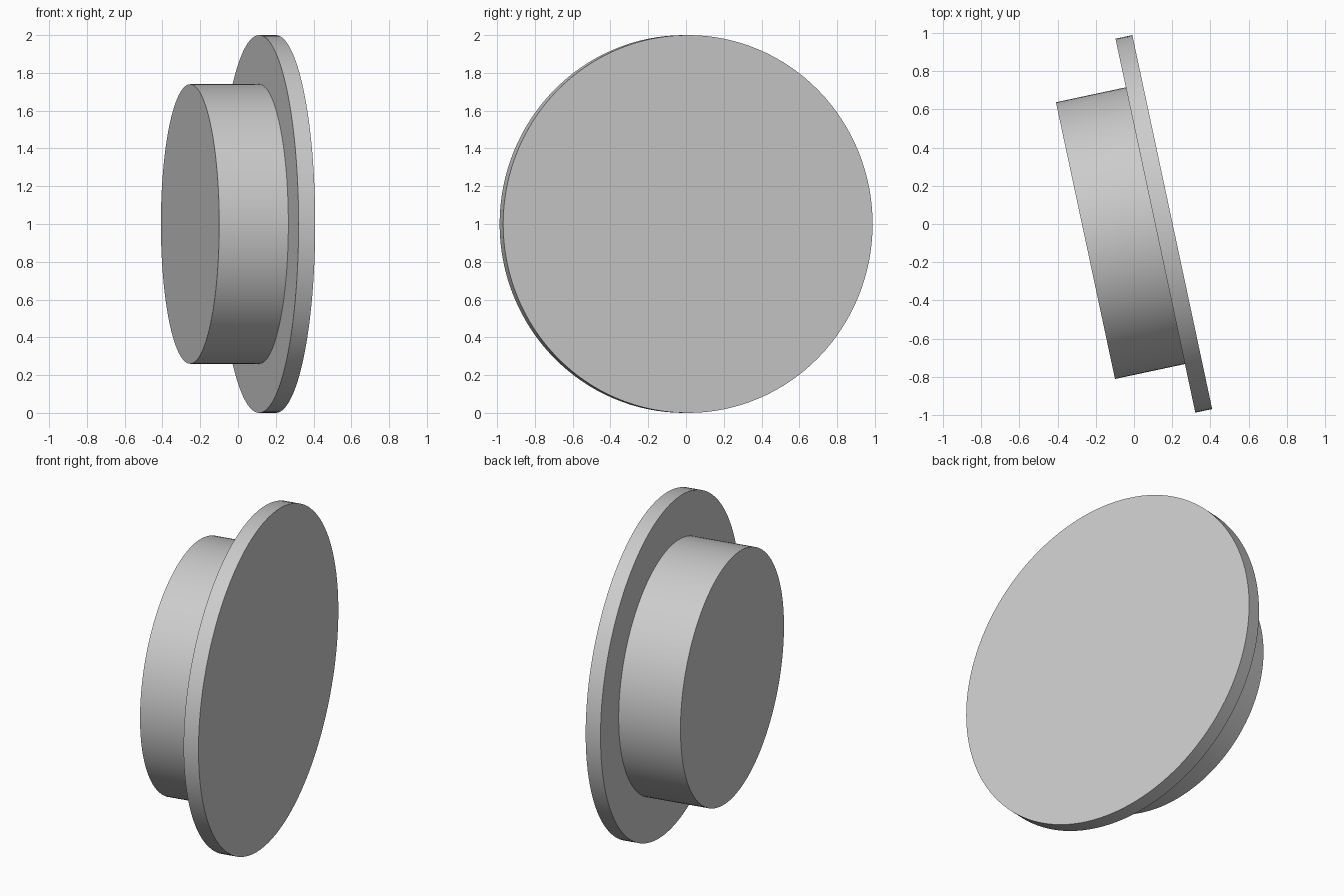
import bpy
import math
from mathutils import Vector

cube = bpy.data.objects.get("Cube")
if cube:
    bpy.data.objects.remove(cube, do_unlink=True)

# Single grey finish
grey = bpy.data.materials.new("light_grey")
grey.use_nodes = True
color = (0.6, 0.6, 0.6, 1)
grey.diffuse_color = color
grey.node_tree.nodes["Principled BSDF"].inputs["Base Color"].default_value = color

# Shared axis, turned slightly about z, pointing out of the flange
tilt = math.radians(12.05)
axis = Vector((math.cos(tilt), math.sin(tilt), 0))
face_centre = Vector((0.2, 0.01, 1))


def disc(name, radius, start, end):
    """Cylinder along the axis, between two depths behind the flange face."""
    bpy.ops.mesh.primitive_cylinder_add(
        vertices=128, radius=radius, depth=end - start,
        location=face_centre - axis * (start + end) / 2,
        rotation=(0, math.pi / 2, tilt))
    obj = bpy.context.object
    obj.name = name
    obj.data.materials.append(grey)
    bpy.ops.object.shade_smooth_by_angle(angle=math.radians(30))
    return obj


flange_depth = 0.09
disc("flange", 1.0, 0, flange_depth)
disc("hub", 0.74, flange_depth, 0.464)
